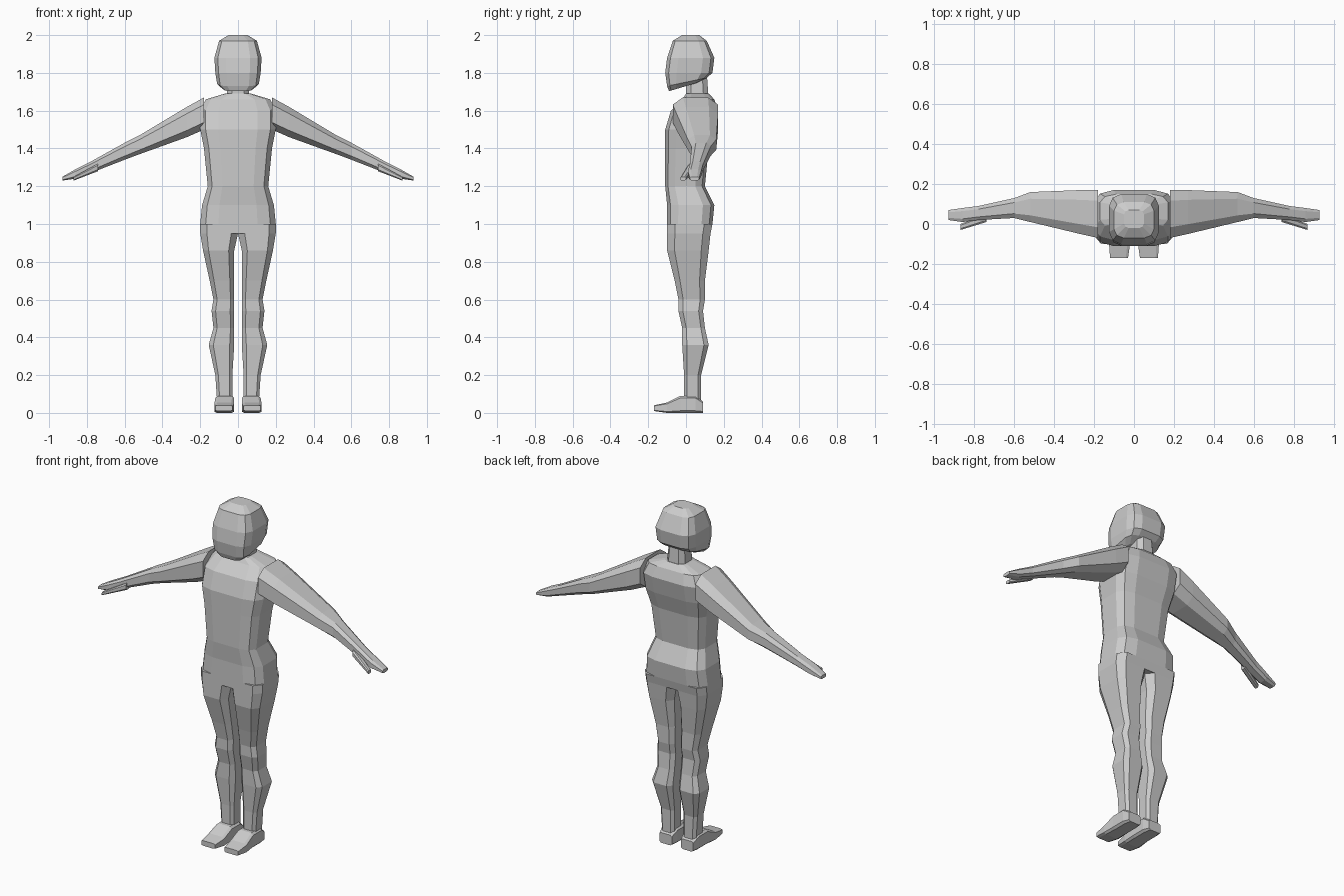
import bpy, bmesh
from math import cos, sin, tau, copysign

cube = bpy.data.objects.get("Cube")
if cube:
    bpy.data.objects.remove(cube)

GREY = (.6, .6, .6, 1)
skin = bpy.data.materials.new("plain grey")
skin.use_nodes = True
skin.diffuse_color = GREY
skin.node_tree.nodes["Principled BSDF"].inputs["Base Color"].default_value = GREY


def rounded_power(value, power):
    return copysign(abs(value) ** (2 / power), value)


def outline(u_range, v_range, sides, power):
    """Rounded-box cross-section that fills the two given ranges."""
    angles = [tau * (i + .5) / sides for i in range(sides)]
    unit = [(rounded_power(cos(a), power), rounded_power(sin(a), power)) for a in angles]
    reach = max(u for u, v in unit)

    def fit(value, limits):
        low, high = limits
        return (low + high + value / reach * (high - low)) / 2

    return [(fit(u, u_range), fit(v, v_range)) for u, v in unit]


def loft(name, stations, place, sides=8, power=4, mirror=False):
    """Skin a row of cross-sections; place(position, u, v) puts each point in space."""
    bm = bmesh.new()
    loops = []
    for position, u_range, v_range in stations.values():
        section = outline(u_range, v_range, sides, power)
        loops.append([bm.verts.new(place(position, u, v)) for u, v in section])
    for lower, upper in zip(loops, loops[1:]):
        for i in range(sides):
            j = (i + 1) % sides
            bm.faces.new((lower[i], lower[j], upper[j], upper[i]))
    bm.faces.new(loops[0])
    bm.faces.new(loops[-1])
    bmesh.ops.recalc_face_normals(bm, faces=bm.faces)
    mesh = bpy.data.meshes.new(name)
    bm.to_mesh(mesh)
    bm.free()
    mesh.materials.append(skin)
    part = bpy.data.objects.new(name, mesh)
    bpy.context.collection.objects.link(part)
    if mirror:
        part.modifiers.new("Mirror", "MIRROR").use_mirror_merge = False


def upright(z, x, y):
    return x, y, z


def outward(x, y, z):
    return x, y, z


def forward(y, x, z):
    return x, y, z


def jaw_slope(z, x, y):
    """Upright, but the underside of the head rises towards the nape."""
    return x, y, z + max(0, 1.8 - z) * (y + .1) * 3


def centred(height, half_width, front, back):
    return height, (-half_width, half_width), (front, back)


# Torso: height, half width, front, back
loft("torso", {
    "crotch": centred(.95, .19, -.1, .13),
    "hips": centred(1, .2, -.1, .14),
    "seat": centred(1.1, .19, -.1, .15),
    "waist": centred(1.2, .16, -.11, .1),
    "ribs": centred(1.4, .18, -.11, .12),
    "chest": centred(1.5, .2, -.11, .15),
    "shoulders": centred(1.6, .2, -.08, .17),
    "collar": centred(1.66, .17, -.02, .15),
    "neck base": centred(1.69, .07, 0, .12),
}, upright, sides=12)

# Neck and head
loft("neck", {
    "bottom": centred(1.66, .06, 0, .12),
    "top": centred(1.8, .05, 0, .11),
}, upright, power=3)

loft("head", {
    "chin": centred(1.7, .08, -.09, .06),
    "jaw": centred(1.73, .11, -.1, .11),
    "cheeks": centred(1.8, .12, -.11, .14),
    "brow": centred(1.88, .125, -.1, .15),
    "crown": centred(1.97, .1, -.07, .11),
    "top": centred(2, .05, -.02, .07),
}, jaw_slope, sides=12)

# Arms: distance out, front and back, underside and top
loft("arms", {
    "shoulder": (.18, (-.07, .17), (1.5, 1.67)),
    "upper arm": (.27, (-.05, .17), (1.46, 1.62)),
    "elbow": (.52, (.01, .16), (1.37, 1.47)),
    "forearm": (.6, (.03, .13), (1.34, 1.43)),
    "wrist": (.78, (.02, .09), (1.27, 1.33)),
    "knuckles": (.86, (.01, .08), (1.24, 1.29)),
    "fingertips": (.93, (.02, .07), (1.23, 1.25)),
}, outward, power=3, mirror=True)

loft("thumbs", {
    "root": (.74, (.01, .05), (1.28, 1.32)),
    "tip": (.87, (-.03, 0), (1.23, 1.25)),
}, outward, power=3, mirror=True)

# Legs: height, inner and outer side, front and back
GAP = .02
loft("legs", {
    "hip": (1, (0, .2), (-.1, .14)),
    "crotch": (.95, (0, .2), (-.1, .13)),
    "upper thigh": (.86, (GAP, .185), (-.1, .12)),
    "thigh": (.7, (GAP, .15), (-.06, .1)),
    "above knee": (.6, (GAP, .13), (-.04, .1)),
    "knee": (.54, (GAP, .14), (-.04, .09)),
    "below knee": (.45, (GAP, .13), (-.02, .1)),
    "calf": (.36, (GAP, .155), (-.02, .12)),
    "shin": (.2, (.03, .12), (-.01, .08)),
    "ankle": (.05, (.03, .11), (-.01, .08)),
}, upright, mirror=True)

# Feet: depth, inner and outer side, sole and top
loft("feet", {
    "heel": (.09, (.03, .11), (0, .06)),
    "ankle": (.05, (GAP, .12), (0, .09)),
    "instep": (-.03, (GAP, .12), (0, .09)),
    "ball": (-.1, (GAP, .125), (0, .055)),
    "toes": (-.17, (.03, .12), (.01, .04)),
}, forward, power=6, mirror=True)
